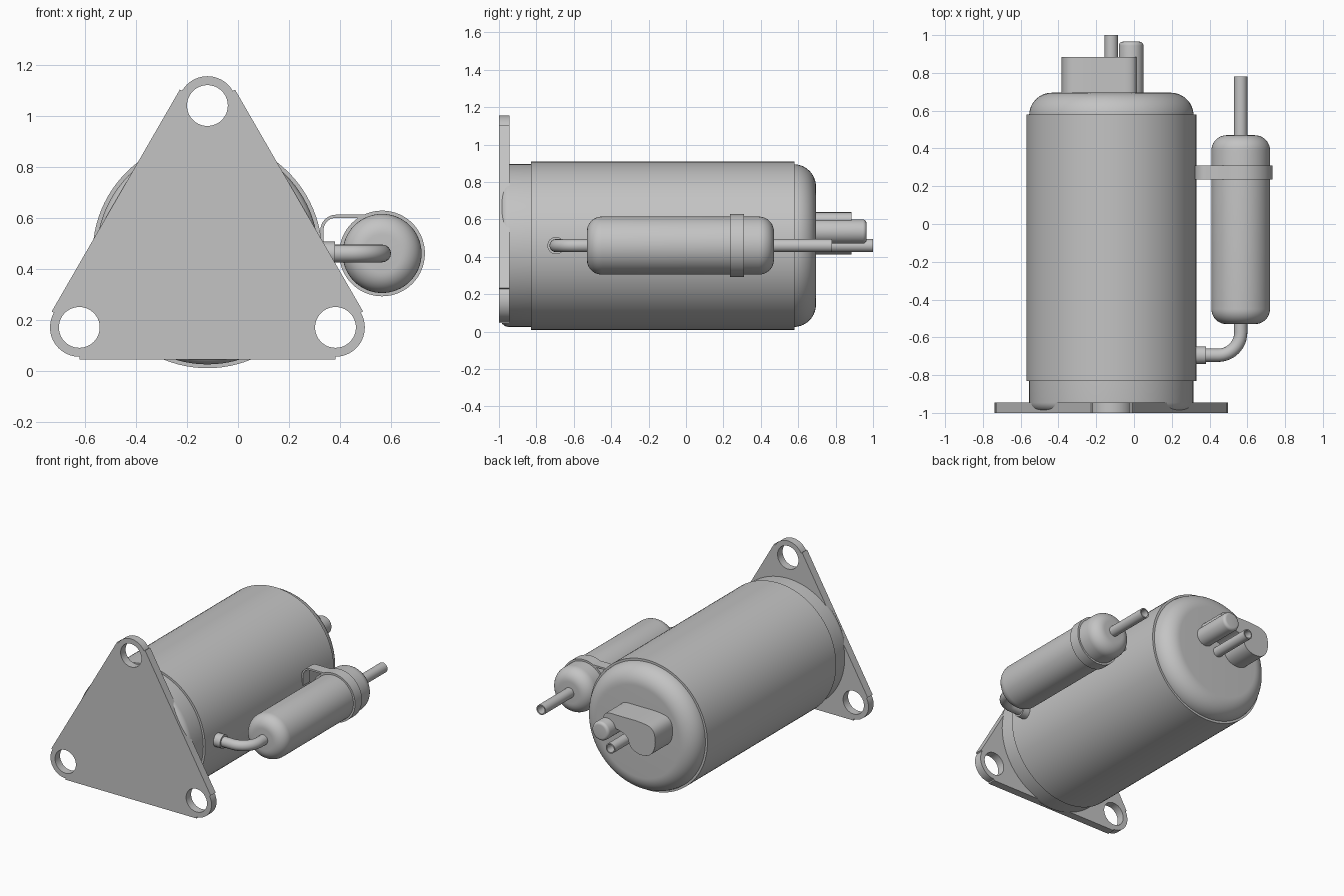
import bpy, bmesh, math
from mathutils import Vector

if "Cube" in bpy.data.objects:
    bpy.data.objects.remove(bpy.data.objects["Cube"], do_unlink=True)

steel = bpy.data.materials.new("grey_steel")
steel.use_nodes = True
GREY = (0.55, 0.55, 0.55, 1)
steel.diffuse_color = GREY
steel.node_tree.nodes["Principled BSDF"].inputs["Base Color"].default_value = GREY

AX, AZ = -0.12, 0.46     # shell axis
TX = 0.565               # side tank axis


def finish(ob):
    """Give the part its material and smooth shading with sharp edges."""
    ob.data.materials.clear()
    ob.data.materials.append(steel)
    bpy.ops.object.select_all(action='DESELECT')
    ob.select_set(True)
    bpy.context.view_layer.objects.active = ob
    bpy.ops.object.shade_smooth_by_angle(angle=math.radians(35))
    return ob


def arc(cx, cy, r, a0, a1, n=10):
    """Points on an arc, angles in degrees."""
    angles = [math.radians(a0 + (a1 - a0) * i / n) for i in range(n + 1)]
    return [(cx + r * math.cos(a), cy + r * math.sin(a)) for a in angles]


def circle(cx, cy, r, n=64):
    return arc(cx, cy, r, 0, 360, n)[:-1]


def lathe(name, profile, cx, cz, steps=96, closed=False):
    """Turn a (radius, y) profile about an axis parallel to y."""
    bm = bmesh.new()
    vs = [bm.verts.new((cx + r, y, cz)) for r, y in profile]
    pairs = list(zip(vs, vs[1:])) + ([(vs[-1], vs[0])] if closed else [])
    edges = [bm.edges.new(p) for p in pairs]
    bmesh.ops.spin(bm, geom=vs + edges, cent=(cx, 0, cz), axis=(0, 1, 0),
                   angle=math.tau, steps=steps)
    bmesh.ops.remove_doubles(bm, verts=bm.verts, dist=1e-5)
    bmesh.ops.recalc_face_normals(bm, faces=bm.faces)
    me = bpy.data.meshes.new(name)
    bm.to_mesh(me)
    bm.free()
    ob = bpy.data.objects.new(name, me)
    bpy.context.collection.objects.link(ob)
    return finish(ob)


def to_mesh(name, curve):
    ob = bpy.data.objects.new(name, curve)
    bpy.context.collection.objects.link(ob)
    bpy.ops.object.select_all(action='DESELECT')
    ob.select_set(True)
    bpy.context.view_layer.objects.active = ob
    bpy.ops.object.convert(target='MESH')
    return bpy.context.view_layer.objects.active


def add_poly(curve, pts, cyclic):
    sp = curve.splines.new('POLY')
    sp.points.add(len(pts) - 1)
    for p, q in zip(sp.points, pts):
        p.co = (*q, 0, 1) if len(q) == 2 else (*q, 1)
    sp.use_cyclic_u = cyclic


def prism(name, loops, y0, y1, bevel=0):
    """Extrude (x, z) outlines, later loops being holes, from y0 to y1."""
    cu = bpy.data.curves.new(name, 'CURVE')
    cu.dimensions = '2D'
    cu.fill_mode = 'BOTH'
    cu.extrude = (y1 - y0) / 2
    for loop in loops:
        add_poly(cu, loop, True)
    ob = to_mesh(name, cu)
    bm = bmesh.new()
    bm.from_mesh(ob.data)
    bmesh.ops.remove_doubles(bm, verts=bm.verts, dist=1e-5)
    for v in bm.verts:
        v.co = (v.co.x, (y0 + y1) / 2 - v.co.z, v.co.y)
    bmesh.ops.recalc_face_normals(bm, faces=bm.faces)
    bm.to_mesh(ob.data)
    bm.free()
    if bevel:
        mod = ob.modifiers.new("rounded_rim", 'BEVEL')
        mod.width, mod.segments = bevel, 4
        mod.limit_method, mod.angle_limit = 'ANGLE', math.radians(60)
    return finish(ob)


def tube(name, cx, cz, y0, y1, r=0.035, wall=0.008):
    return lathe(name, [(r, y0), (r, y1), (r - wall, y1), (r - wall, y0)],
                 cx, cz, 32, closed=True)


def smooth_outline(pts, rounds=3):
    """Corner cutting on a closed outline."""
    for _ in range(rounds):
        out = []
        for a, b in zip(pts, pts[1:] + pts[:1]):
            a, b = Vector(a), Vector(b)
            out += [tuple(a.lerp(b, 0.25)), tuple(a.lerp(b, 0.75))]
        pts = out
    return pts


# Mounting plate: triangle with a stepped round lug and a hole at each corner
outline, holes = [], []
for a in (90, 210, 330):
    t = math.radians(a)
    hx, hz = AX + 0.58 * math.cos(t), AZ + 0.58 * math.sin(t)
    outline += arc(hx, hz, 0.125, a - 60, a - 60, 1)[:1]
    outline += arc(hx, hz, 0.115, a - 60, a + 60, 24)
    outline += arc(hx, hz, 0.125, a + 60, a + 60, 1)[:1]
    holes.append(circle(hx, hz, 0.08))
prism("mounting_plate", [outline] + holes, -1.0, -0.945)

# Main shell and its two rounded end caps
lathe("main_shell", [(0, -0.83), (0.45, -0.83), (0.45, 0.58), (0, 0.58)], AX, AZ)
lathe("front_cap", [(0, -0.995)] + arc(0.385, -0.945, 0.05, -90, 0)
      + [(0.435, -0.82), (0, -0.82)], AX, AZ)
lathe("rear_cap", [(0, 0.57), (0.435, 0.57)] + arc(0.315, 0.575, 0.12, 0, 90, 14)
      + [(0, 0.695)], AX, AZ)

# Rear fittings: curved terminal cover, round stud and discharge pipe
cover = [(0.015, 0.56), (0.01, 0.64), (-0.12, 0.638), (-0.27, 0.64), (-0.37, 0.62),
         (-0.39, 0.52), (-0.36, 0.43), (-0.27, 0.405), (-0.19, 0.44),
         (-0.17, 0.52), (-0.08, 0.545)]
prism("terminal_cover", [smooth_outline(cover)], 0.68, 0.885, 0.02)
lathe("terminal_stud", [(0, 0.68), (0.065, 0.68)] + arc(0.045, 0.945, 0.02, 0, 90, 5)
      + [(0, 0.965)], -0.015, 0.535, 40)
tube("discharge_pipe", AX, AZ, 0.68, 1.0)

# Side tank with rounded ends and its inlet pipe
lathe("side_tank", [(0, -0.53)] + arc(0.075, -0.45, 0.08, -90, 0)
      + arc(0.075, 0.39, 0.08, 0, 90) + [(0, 0.47)], TX, AZ, 64)
for ob in (bpy.data.objects["side_tank"],):
    # widen the turned ends to the full tank radius, keeping the end fillets
    for v in ob.data.vertices:
        d = Vector((v.co.x - TX, 0, v.co.z - AZ))
        if d.length > 1e-4:
            v.co += d.normalized() * (0.155 - 0.155 + 0.0)
tube("inlet_pipe", TX, AZ, 0.46, 0.78)

# Elbow pipe from tank to shell, with a collar at the shell
elbow = bpy.data.curves.new("elbow_pipe", 'CURVE')
elbow.dimensions = '3D'
elbow.bevel_depth, elbow.bevel_resolution = 0.035, 6
bend = [(TX, -0.5)] + arc(TX - 0.12, -0.575, 0.12, 0, -90, 14) + [(0.3, -0.695)]
add_poly(elbow, [(x, y, AZ) for x, y in bend], False)
finish(to_mesh("elbow_pipe", elbow))
bpy.ops.mesh.primitive_cylinder_add(vertices=32, radius=0.046, depth=0.1,
                                    location=(0.33, -0.695, AZ),
                                    rotation=(0, math.pi / 2, 0))
bpy.context.object.name = "elbow_collar"
finish(bpy.context.object)

# Strap around the tank and the bent arm that ties it to the shell
prism("tank_strap", [circle(TX, AZ, 0.168), circle(TX, AZ, 0.15)], 0.235, 0.31)
arm = ([(0.51, 0.6)] + arc(0.385, 0.55, 0.05, 90, 180) + [(0.335, 0.48), (0.323, 0.48)]
       + arc(0.385, 0.55, 0.062, 180, 90) + [(0.51, 0.612)])
prism("strap_arm", [arm], 0.235, 0.31)
